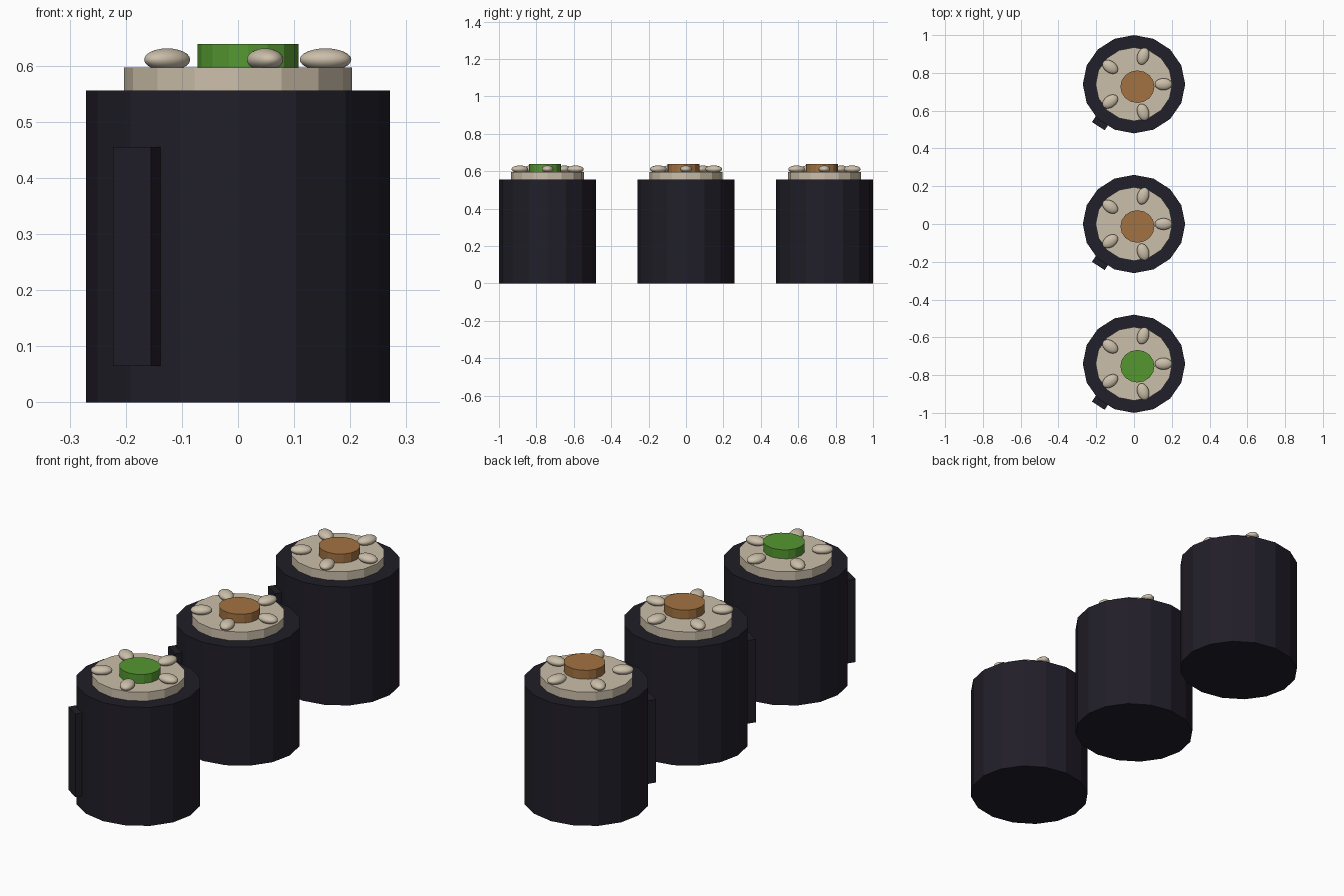
import bpy
from math import cos, sin, radians, tau

if "Cube" in bpy.data.objects:
    bpy.data.objects.remove(bpy.data.objects["Cube"])


def material(name, rgb):
    m = bpy.data.materials.new(name)
    m.diffuse_color = (*rgb, 1)
    m.use_nodes = True
    m.node_tree.nodes["Principled BSDF"].inputs["Base Color"].default_value = m.diffuse_color
    return m


DARK = material("dark_casing", (0.015, 0.013, 0.021))
CREAM = material("cream", (0.60, 0.52, 0.40))
GREEN = material("green", (0.09, 0.31, 0.03))
BROWN = material("brown", (0.36, 0.17, 0.055))


def finish(name, mat):
    ob = bpy.context.object
    ob.name = ob.data.name = name
    ob.data.materials.append(mat)
    return ob


def disc(name, x, y, rx, ry, z0, z1, sides, mat):
    bpy.ops.mesh.primitive_cylinder_add(vertices=sides, radius=1, depth=1,
                                        location=(x, y, (z0 + z1) / 2))
    ob = finish(name, mat)
    ob.scale = (rx, ry, z1 - z0)
    return ob


def canister(tag, y, button_mat):
    # Body, raised lid and off-centre button
    disc("body_" + tag, 0, y, 0.271, 0.26, 0, 0.556, 16, DARK)
    disc("lid_" + tag, 0, y, 0.203, 0.195, 0.55, 0.597, 16, CREAM)
    disc("button_" + tag, 0.018, y - 0.013, 0.09, 0.086, 0.59, 0.639, 16, button_mat)

    # Ring of five flattened beads pointing outward
    for i in range(5):
        a = i * tau / 5
        bpy.ops.mesh.primitive_uv_sphere_add(
            segments=20, ring_count=12, radius=1,
            location=(0.156 * cos(a), y + 0.156 * sin(a), 0.611), rotation=(0, 0, a))
        bead = finish(f"bead_{tag}_{i + 1}", CREAM)
        bead.scale = (0.046, 0.031, 0.02)
        bpy.ops.object.shade_smooth()

    # Upright clip on the front left of the body
    bpy.ops.mesh.primitive_cube_add(size=1, location=(-0.172, y - 0.196, 0.26),
                                    rotation=(0, 0, radians(-33)))
    finish("clip_" + tag, DARK).scale = (0.08, 0.062, 0.39)


for tag, y, mat in (("front", -0.74, GREEN), ("middle", 0, BROWN), ("back", 0.74, BROWN)):
    canister(tag, y, mat)
